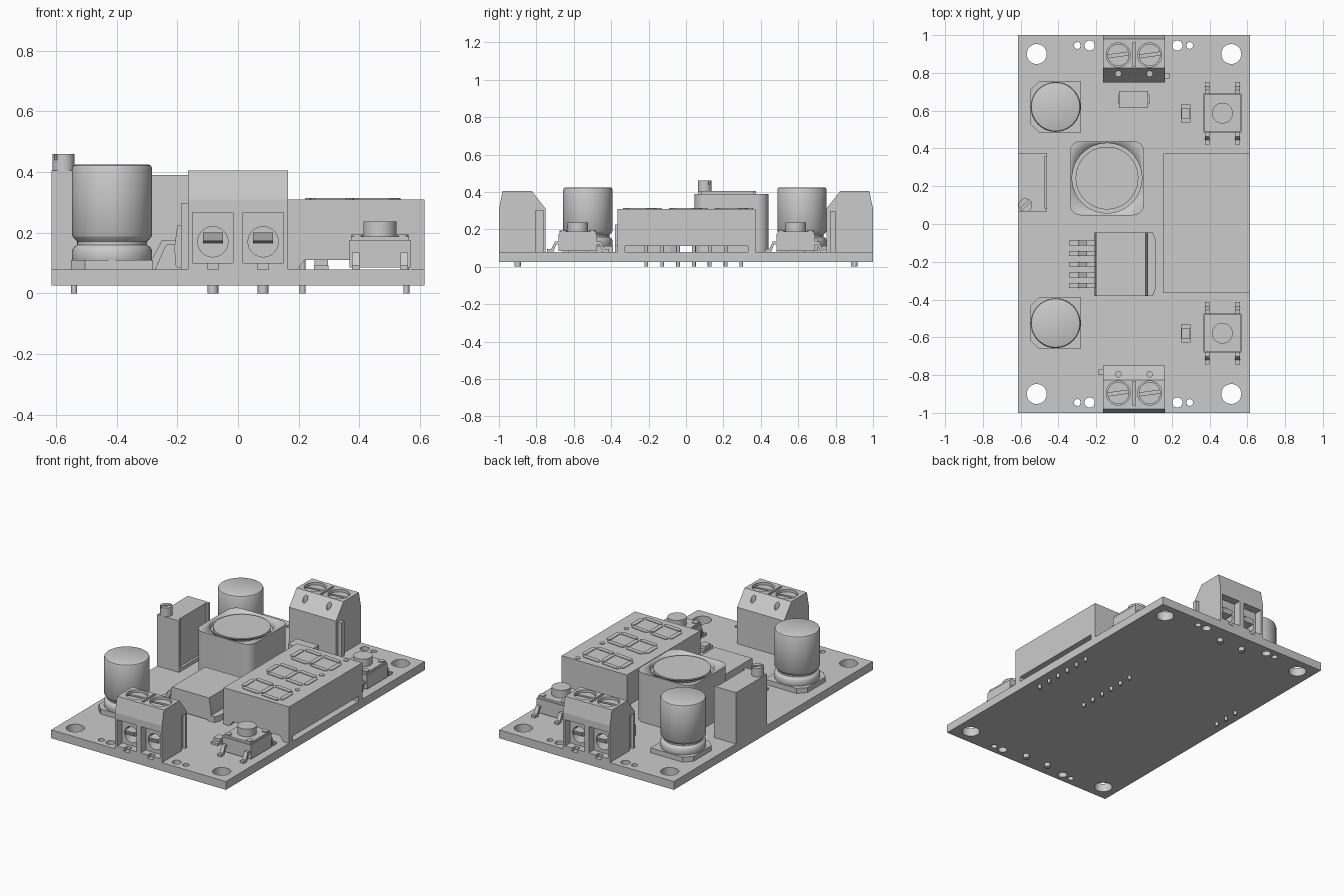
import bpy, bmesh, math
from mathutils import Matrix, Vector

cube = bpy.data.objects.get("Cube")
if cube:
    bpy.data.objects.remove(cube)

grey = bpy.data.materials.new("plain_grey")
grey.use_nodes = True
grey.diffuse_color = (0.6, 0.6, 0.6, 1)
grey.node_tree.nodes["Principled BSDF"].inputs["Base Color"].default_value = (0.6, 0.6, 0.6, 1)

TOP = 0.078  # upper face of the board


def finish(name, bm, smooth=False):
    bmesh.ops.recalc_face_normals(bm, faces=bm.faces)
    mesh = bpy.data.meshes.new(name)
    bm.to_mesh(mesh)
    bm.free()
    mesh.materials.append(grey)
    ob = bpy.data.objects.new(name, mesh)
    bpy.context.collection.objects.link(ob)
    if smooth:
        select(ob)
        bpy.ops.object.shade_smooth_by_angle(angle=math.radians(35))
    return ob


def select(ob):
    bpy.ops.object.select_all(action='DESELECT')
    ob.select_set(True)
    bpy.context.view_layer.objects.active = ob


def box(name, x0, x1, y0, y1, z0, z1):
    return prism(name, [(x0, y0), (x1, y0), (x1, y1), (x0, y1)], 'z', z0, z1)


def prism(name, pts, axis, a, b, smooth=False):
    """Extrude a 2D outline along an axis from a to b."""
    place = {'x': lambda p, t: (t, p[0], p[1]),
             'y': lambda p, t: (p[0], t, p[1]),
             'z': lambda p, t: (p[0], p[1], t)}[axis]
    bm = bmesh.new()
    lo = [bm.verts.new(place(p, a)) for p in pts]
    hi = [bm.verts.new(place(p, b)) for p in pts]
    bm.faces.new(lo)
    bm.faces.new(hi)
    for i in range(len(pts)):
        j = (i + 1) % len(pts)
        bm.faces.new((lo[i], lo[j], hi[j], hi[i]))
    return finish(name, bm, smooth)


def cyl(name, u, v, r, a, b, axis='z', n=32):
    ring = [(u + r * math.cos(2 * math.pi * i / n), v + r * math.sin(2 * math.pi * i / n)) for i in range(n)]
    return prism(name, ring, axis, a, b, True)


def lathe(name, x, y, profile, n=48):
    bm = bmesh.new()
    verts = [bm.verts.new((r, 0, z)) for r, z in profile]
    edges = [bm.edges.new(pair) for pair in zip(verts, verts[1:])]
    bmesh.ops.spin(bm, geom=verts + edges, cent=(0, 0, 0), axis=(0, 0, 1), angle=2 * math.pi, steps=n)
    bmesh.ops.remove_doubles(bm, verts=bm.verts, dist=1e-5)
    bmesh.ops.translate(bm, verts=bm.verts, vec=(x, y, 0))
    return finish(name, bm, True)


def cut(ob, *cutters):
    for c in cutters:
        mod = ob.modifiers.new("cut", 'BOOLEAN')
        mod.operation, mod.solver, mod.object = 'DIFFERENCE', 'EXACT', c
        select(ob)
        bpy.ops.object.modifier_apply(modifier=mod.name)
        bpy.data.objects.remove(c)
    return ob


def turn(ob, degrees, x=0, y=0):
    """Rotate the mesh about a vertical line."""
    ob.data.transform(Matrix.Translation((x, y, 0)) @ Matrix.Rotation(math.radians(degrees), 4, 'Z')
                      @ Matrix.Translation((-x, -y, 0)))
    return ob


def gull(side, start, out, z):
    """Side outline of a bent lead: shoulder, drop and foot."""
    d, t = out - start, 0.016
    pts = [(0, z), (d * .35, z), (d * .65, TOP + t), (d, TOP + t),
           (d, TOP), (d * .5, TOP), (d * .25, z - t), (0, z - t)]
    return [(side * (start + p), h) for p, h in pts]


# circuit board with mounting and small holes
board = box("circuit_board", -.615, .615, -1, 1, .025, TOP)
for s in (-1, 1):
    holes = [(-.515, .9, .053), (.515, .9, .053), (-.3, .945, .018),
             (-.235, .945, .027), (.23, .945, .027), (.295, .945, .018)]
    cut(board, *[cyl("hole", x, s * y, r, 0, .2, n=24) for x, y, r in holes])

# screw terminals, one at each end
for label, angle in (("front", 0), ("back", 180)):
    outline = [(-1, TOP), (-1, .31), (-.98, .405), (-.825, .405), (-.75, .31), (-.75, TOP)]
    body = prism(label + "_terminal_block", outline, 'x', -.165, .165)
    cut(body, box("groove", .15, .2, -.805, -.765, 0, .3),
        box("divider_slot", -.008, .008, -.96, -.835, .385, .5))
    parts = [body, box(label + "_terminal_rib", -.188, -.16, -.8, -.77, TOP, .297)]
    for x in (-.083, .083):
        cut(body, cyl("screw_well", x, -.895, .064, .35, .5),
            cyl("probe_hole", x, -.795, .015, .3, .5, n=16),
            box("wire_mouth", x - .067, x + .067, -1.1, -.95, .1, .267),
            cyl("wire_hole", x, .17, .05, -1.1, -.83, 'y'),
            box("pin_notch", x - .018, x + .018, -1.1, -.97, TOP - .01, .11))
        screw = cyl(label + "_terminal_screw", x, -.895, .058, .34, .392)
        slot = turn(box("slot", x - .08, x + .08, -.903, -.887, .37, .5), 8, x, -.895)
        cut(screw, slot)
        clamp = prism(label + "_wire_clamp", [(-.975, .2), (-.85, .2), (-.85, .165), (-.965, .172)],
                      'x', x - .033, x + .033)
        parts += [screw, clamp, cyl(label + "_terminal_pin", x, -.9, .018, 0, .09, n=16)]
    for ob in parts:
        turn(ob, angle)

# electrolytic capacitors
for label, y in (("back", .62), ("front", -.525)):
    x, h, c = -.415, .135, .045
    prism(label + "_capacitor_base", [(x + h, y - h), (x + h, y + h), (x - h + c, y + h), (x - h, y + h - c),
                                      (x - h, y - h + c), (x - h + c, y - h)], 'z', TOP, .11)
    lathe(label + "_capacitor_can", x, y,
          [(0, .1), (.128, .1), (.132, .115), (.132, .142), (.126, .152), (.115, .16), (.115, .17),
           (.128, .184), (.132, .19), (.132, .412), (.128, .421), (.122, .424), (0, .424)])

# power inductor with a round core
cx, cy, half, rad = -.143, .243, .197, .06
outline = []
for k, (sx, sy) in enumerate(((1, 1), (-1, 1), (-1, -1), (1, -1))):
    for i in range(9):
        a = math.radians(90 * k + 90 * i / 8)
        outline.append((cx + sx * (half - rad) + rad * math.cos(a), cy + sy * (half - rad) + rad * math.sin(a)))
shell = prism("inductor_shell", outline, 'z', TOP, .39, True)
cut(shell, cyl("core_well", cx, cy, .185, .355, .5, n=48))
cyl("inductor_core", cx, cy, .166, .34, .388, n=48)

# trimmer potentiometer
trimmer = box("trimmer_body", -.615, -.46, .065, .375, TOP, .405)
cut(trimmer, box("side_recess", -.475, -.4, .085, .357, .1, .5))
knob = cyl("trimmer_screw", -.575, .1, .036, .4, .46)
cut(knob, turn(box("slot", -.65, -.5, .094, .106, .44, .5), 45, -.575, .1))
for y in (.125, .21, .295):
    cyl("trimmer_pin", -.54, y, .01, 0, .08, n=12)

# numeric display on corner feet
prism("display_body", [(.155, .11), (.615, .11), (.615, .31), (.155, .31)], 'y', -.365, .372)
for x, s in ((.155, 1), (.615, -1)):
    for y, t in ((-.365, 1), (.372, -1)):
        prism("display_foot", [(x, TOP), (x + s * .04, TOP), (x + s * .065, .11), (x, .11)], 'y', y, y + t * .04)
for x in (.213, .555):
    for i in range(6):
        cyl("display_pin", x, -.2125 + .085 * i, .01, 0, .115, n=12)


def segment(x0, y0, x1, y1):
    a, b = Vector((x0, y0)), Vector((x1, y1))
    d = (b - a).normalized() * .014
    n = Vector((-d.y, d.x))
    prism("display_segment", [a, a + d + n, b - d + n, b, b - d - n, a + d - n], 'z', .309, .314)


for y in (.25, .005, -.24):
    rows = [(.235, y + .01), (.377, y - .003), (.52, y - .016)]
    for x, m in rows:
        segment(x, m - .06, x, m + .06)
    for (xa, ma), (xb, mb) in zip(rows, rows[1:]):
        for s in (-.068, .068):
            segment(xa + .006, ma + s, xb - .006, mb + s)
    cyl("decimal_point", .52, y + .094, .015, .309, .314, n=16)

# regulator chip with tab and five leads
prism("regulator_body", [(-.205, .09), (-.21, .15), (-.2, .225), (.062, .225), (.075, .15), (.075, .085),
                         (-.2, .085)], 'y', -.38, -.045)
prism("regulator_tab", [(.05, -.38), (.1, -.38), (.115, -.34), (.115, -.085), (.1, -.045), (.05, -.045)],
      'z', TOP, .115)
for i in range(5):
    y = -.1 - .0565 * i
    prism("regulator_lead", gull(-1, .2, .345, .175), 'y', y - .013, y + .013)

# diode
box("diode_body", -.08, .075, .615, .705, .085, .15)
for x in (-.086, .066):
    box("diode_lead", x, x + .015, .635, .685, TOP, .115)

# push buttons and their indicator lights
for label, y in (("back", .587), ("front", -.578)):
    x = .468
    body = box(label + "_button_body", x - .1, x + .1, y - .103, y + .103, .085, .175)
    plate = box(label + "_button_plate", x - .095, x + .095, y - .098, y + .098, .174, .188)
    cyl(label + "_button_cap", x, y, .055, .18, .236)
    for s in (-1, 1):
        for t in (-1, 1):
            cyl(label + "_button_rivet", x + s * .075, y + t * .078, .019, .18, .194, n=16)
            lead = prism(label + "_button_lead", gull(t, .1, .165, .135), 'x', x + s * .08 - .012, x + s * .08 + .012)
            lead.data.transform(Matrix.Translation((0, y, 0)))
    box(label + "_indicator_base", .25, .298, y - .05, y + .045, TOP, .092)
    box(label + "_indicator_lens", .252, .296, y - .028, y + .024, .09, .112)
